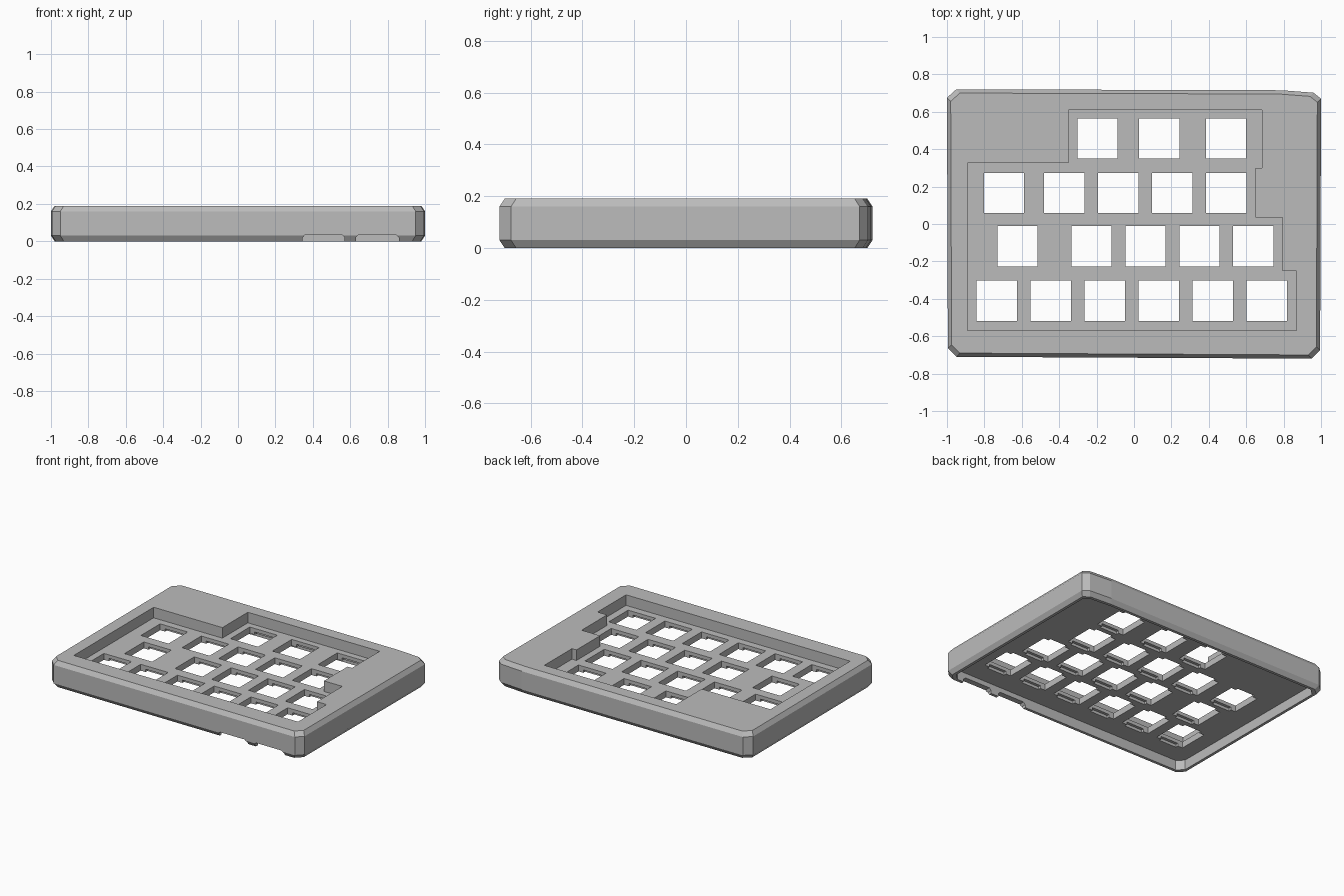
import bpy, bmesh

if "Cube" in bpy.data.objects:
    bpy.data.objects.remove(bpy.data.objects["Cube"])

HEIGHT = 0.19
PLATE_LOW, PLATE_TOP = 0.07, 0.115
HOLE = 0.216
PITCH = 0.2885

grey = bpy.data.materials.new("case grey")
grey.use_nodes = True
colour = (0.5, 0.5, 0.5, 1)
grey.diffuse_color = colour
grey.node_tree.nodes["Principled BSDF"].inputs["Base Color"].default_value = colour


def loft(name, rings):
    """Closed solid through rings of 3D points."""
    bm = bmesh.new()
    loops = [[bm.verts.new(p) for p in ring] for ring in rings]
    count = len(loops[0])
    for low, high in zip(loops, loops[1:]):
        for i in range(count):
            j = (i + 1) % count
            bm.faces.new((low[i], low[j], high[j], high[i]))
    bm.faces.new(loops[0][::-1])
    bm.faces.new(loops[-1])
    bmesh.ops.recalc_face_normals(bm, faces=bm.faces)
    mesh = bpy.data.meshes.new(name)
    bm.to_mesh(mesh)
    bm.free()
    mesh.materials.append(grey)
    obj = bpy.data.objects.new(name, mesh)
    bpy.context.collection.objects.link(obj)
    return obj


def prism(name, outline, low, high):
    return loft(name, [[(x, y, z) for x, y in outline] for z in (low, high)])


def box(name, x0, x1, y0, y1, z0, z1):
    return prism(name, [(x0, y0), (x1, y0), (x1, y1), (x0, y1)], z0, z1)


def inset(outline, d):
    return [(x * (1 - d), y * (1 - d / 0.715)) for x, y in outline]


def cut(target, cutter):
    """Subtract the cutter and discard it."""
    mod = target.modifiers.new("cut", 'BOOLEAN')
    mod.operation = 'DIFFERENCE'
    mod.solver = 'EXACT'
    mod.object = cutter
    graph = bpy.context.evaluated_depsgraph_get()
    result = bpy.data.meshes.new_from_object(target.evaluated_get(graph))
    target.modifiers.clear()
    target.data = result
    bpy.data.objects.remove(cutter)


# Outer shell with chamfered top and bottom edges
outline = [(-0.95, -0.71), (0.95, -0.72), (0.995, -0.675), (1, 0.67),
           (0.96, 0.702), (0.79, 0.715), (-0.95, 0.72), (-1, 0.675),
           (-0.995, -0.665)]
profile = [(0, 0.02), (0.03, 0), (HEIGHT - 0.03, 0), (HEIGHT, 0.02)]
case = loft("keyboard_case",
            [[(x, y, z) for x, y in inset(outline, d)] for z, d in profile])

# Open underside
cut(case, prism("underside_cutter", inset(outline, 0.04), -0.1, PLATE_LOW))

# Stepped key well
well = [(-0.89, -0.57), (0.87, -0.57), (0.87, -0.25), (0.795, -0.25),
        (0.795, 0.035), (0.65, 0.035), (0.65, 0.3), (0.685, 0.3),
        (0.685, 0.61), (-0.35, 0.61), (-0.35, 0.325), (-0.89, 0.325)]
cut(case, prism("well_cutter", well, PLATE_TOP, 0.3))

# Switch holes, with clip notches under the plate
rows = [(0.457, [-0.195, 0.134, 0.492]),
        (0.166, [-0.695] + [-0.372 + PITCH * i for i in range(4)]),
        (-0.12, [-0.623] + [-0.227 + PITCH * i for i in range(4)]),
        (-0.41, [-0.733 + PITCH * i for i in range(6)])]
h = HOLE / 2
for y, columns in rows:
    for x in columns:
        cut(case, box("hole_cutter", x - h, x + h, y - h, y + h, 0.03, 0.15))
        cut(case, box("clip_cutter", x - 0.07, x + 0.07, y - h - 0.02,
                      y + h + 0.02, 0.03, PLATE_LOW + 0.02))

# Cable openings in the lower front wall
for x0, x1 in ((0.345, 0.57), (0.63, 0.86)):
    side = [(x0, -0.05), (x1, -0.05), (x1, 0.02), (x1 - 0.015, 0.036),
            (x0 + 0.015, 0.036), (x0, 0.02)]
    cut(case, loft("port_cutter",
                   [[(x, y, z) for x, z in side] for y in (-0.8, -0.6)]))

# Flat faces throughout
for face in case.data.polygons:
    face.use_smooth = False
